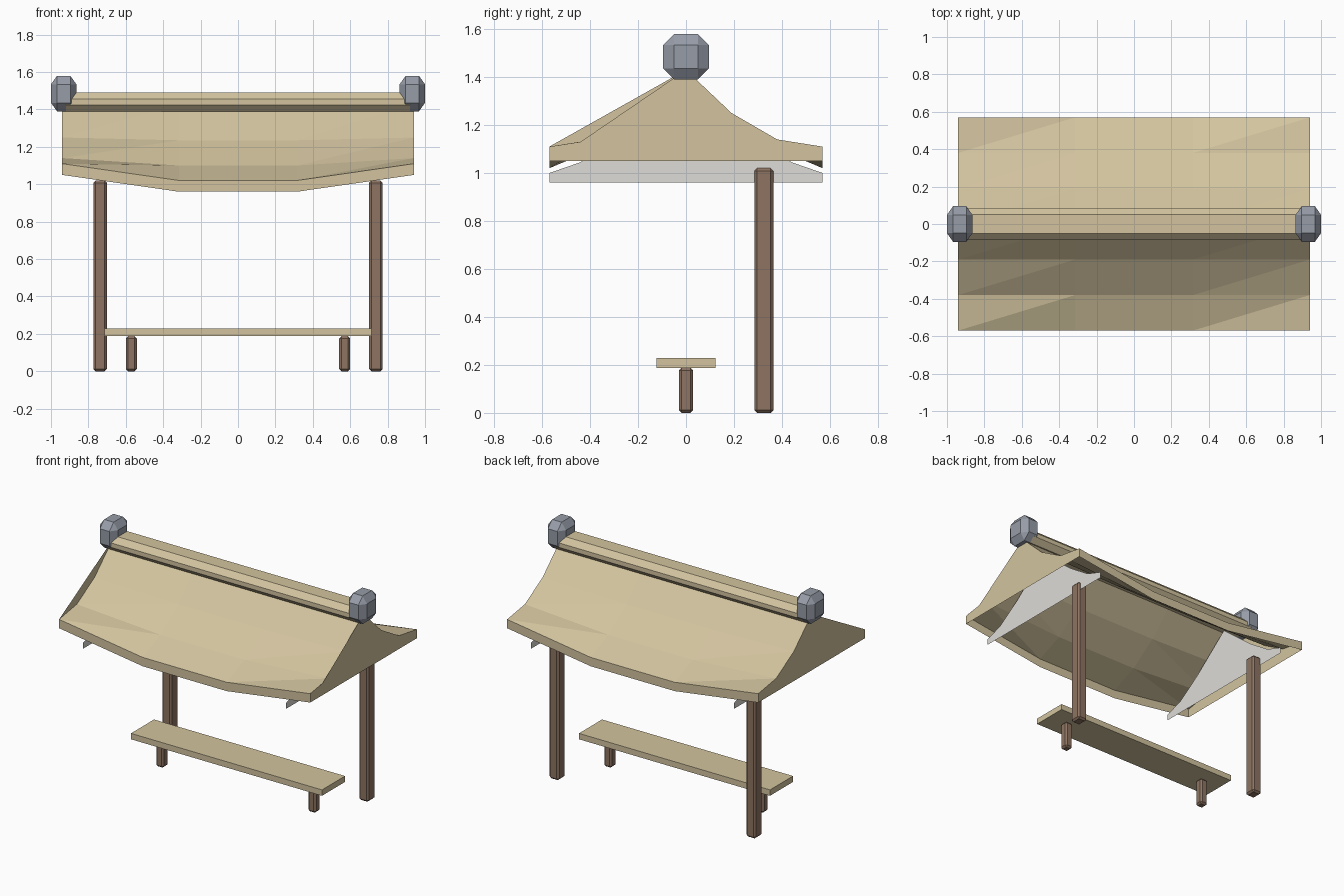
import bpy
import bmesh

cube = bpy.data.objects.get("Cube")
if cube:
    bpy.data.objects.remove(cube, do_unlink=True)


def make_material(name, rgb):
    """Flat material from 0-255 display values, stored as linear."""
    lin = [((c / 255 + 0.055) / 1.055) ** 2.4 for c in rgb] + [1.0]
    mat = bpy.data.materials.new(name)
    mat.use_nodes = True
    mat.diffuse_color = lin
    mat.node_tree.nodes["Principled BSDF"].inputs["Base Color"].default_value = lin
    return mat


TAN = make_material("tan_thatch", (211, 196, 159))
WOOD = make_material("brown_wood", (142, 116, 98))
STONE = make_material("grey_stone", (150, 156, 167))
PLASTER = make_material("pale_plaster", (222, 220, 215))


def finish(name, bm, mat):
    mesh = bpy.data.meshes.new(name)
    bm.to_mesh(mesh)
    bm.free()
    mesh.materials.append(mat)
    obj = bpy.data.objects.new(name, mesh)
    bpy.context.collection.objects.link(obj)
    return obj


def box(name, mat, centre, size, chamfer=0.0):
    """Box with chamfer given as a fraction of each dimension."""
    bm = bmesh.new()
    bmesh.ops.create_cube(bm, size=1)
    if chamfer:
        bmesh.ops.bevel(bm, geom=bm.edges[:], offset=chamfer, segments=1,
                        profile=0.5, affect='EDGES')
    for v in bm.verts:
        v.co = [c + s * p for c, s, p in zip(centre, size, v.co)]
    return finish(name, bm, mat)


def post(name, x, y, width, depth, height):
    """Upright timber with lightly chamfered edges."""
    obj = box(name, WOOD, (x, y, height / 2), (width, depth, height))
    mod = obj.modifiers.new("chamfer", 'BEVEL')
    mod.width = 0.012
    mod.segments = 1
    return obj


def panel(name, mat, x, outline):
    """Thin upright sheet across the roof at x."""
    bm = bmesh.new()
    bm.faces.new([bm.verts.new((x, y, z)) for y, z in outline])
    return finish(name, bm, mat)


# Roof sheet: rows run eave to eave as (y, z at ends, z in the sagging middle)
EAVE, END_X, SAG_X, LIP = 0.57, 0.94, 0.315, 0.06
half = [(EAVE, 1.11 - LIP, 1.02 - LIP), (EAVE, 1.11, 1.02),
        (0.38, 1.14, 1.10), (0.19, 1.25, 1.235)]
rows = [(-y, e, m) for y, e, m in half] + [(0, 1.43, 1.425)] + half[::-1]
bm = bmesh.new()
grid = [[bm.verts.new((x, y, e if abs(x) == END_X else m))
         for x in (-END_X, -SAG_X, SAG_X, END_X)] for y, e, m in rows]
for lower, upper in zip(grid, grid[1:]):
    for i in range(3):
        a, b, c, d = lower[i], lower[i + 1], upper[i + 1], upper[i]
        bm.faces.new((a, b, c))
        bm.faces.new((a, c, d))
finish("roof", bm, TAN)

# Gable ends
back = [(0, 1.43), (0.19, 1.25), (0.38, 1.14), (EAVE, 1.11), (EAVE, 1.05)]
front = [(-EAVE, 1.05), (-EAVE, 1.11)]
panel("right_gable", TAN, -END_X, front + back)
panel("left_gable", TAN, END_X, front + [(-0.44, 1.13)] + back)

# Inner support panels
rise = [(EAVE, 0.96), (EAVE, 1.0), (0.44, 1.045), (0.27, 1.16)]
brace = [(-y, z) for y, z in rise] + [(0, 1.38)] + rise[::-1]

# Ridge beam: eight-sided bar along the top
box_pts = [(0.05, 1.39), (0.085, 1.425), (0.085, 1.455), (0.05, 1.49)]
section = box_pts + [(-y, z) for y, z in box_pts[::-1]]
bm = bmesh.new()
ends = [[bm.verts.new((x, y, z)) for y, z in section] for x in (-0.92, 0.92)]
for loop in ends:
    bm.faces.new(loop)
for i in range(len(section)):
    j = (i + 1) % len(section)
    bm.faces.new((ends[0][i], ends[0][j], ends[1][j], ends[1][i]))
bmesh.ops.recalc_face_normals(bm, faces=bm.faces[:])
finish("ridge_beam", bm, TAN)

# Mirrored parts
for side, s in (("left", 1), ("right", -1)):
    panel(side + "_inner_panel", PLASTER, s * 0.76, brace)
    box(side + "_ridge_cap", STONE, (s * 0.932, 0, 1.485),
        (0.136, 0.19, 0.19), 0.24)
    post(side + "_post", s * 0.737, 0.325, 0.072, 0.08, 1.02)
    post(side + "_bench_leg", s * 0.57, 0, 0.058, 0.06, 0.188)

# Bench seat
box("bench_seat", TAN, (0, 0, 0.208), (1.43, 0.246, 0.04))
